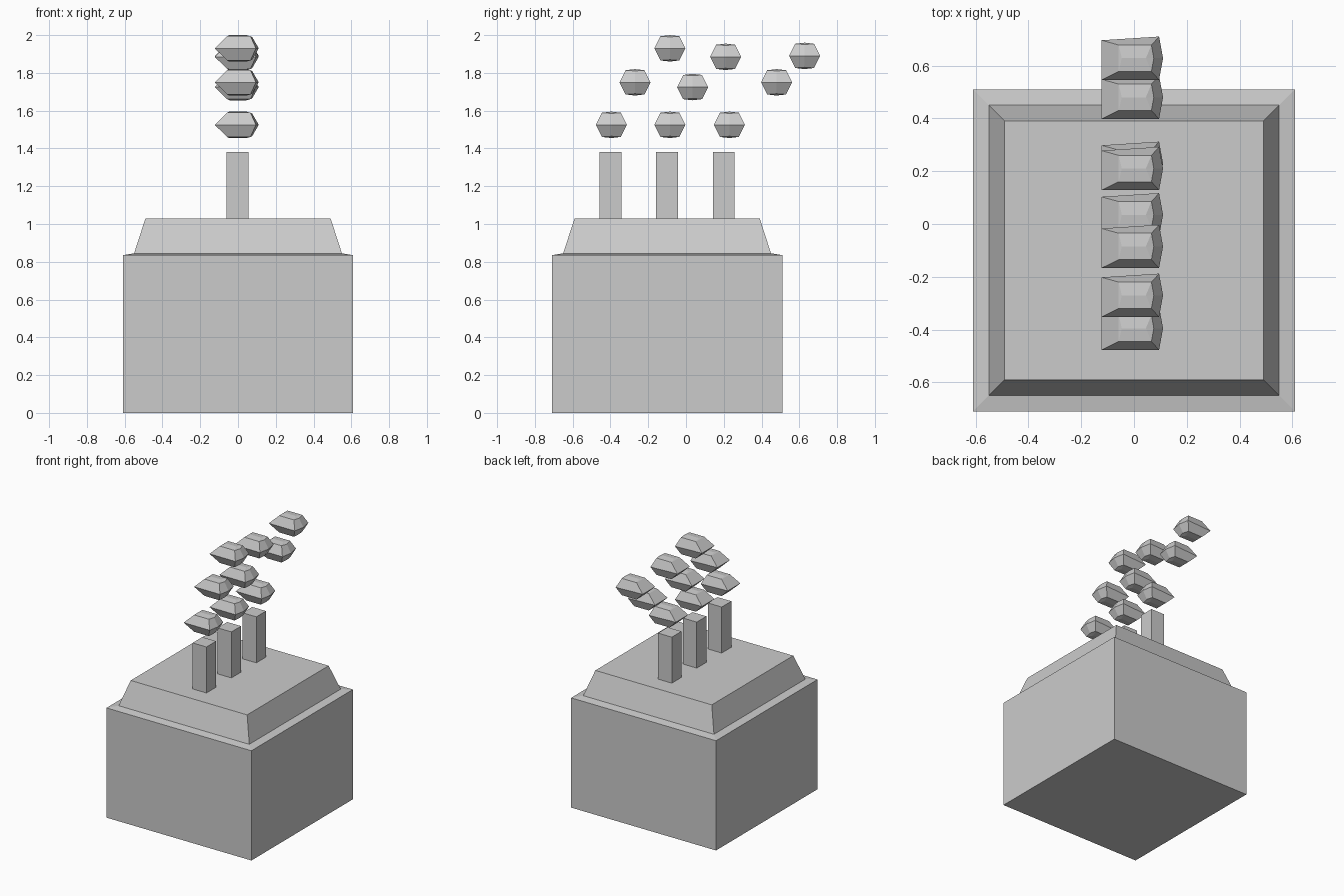
import bpy
import bmesh

cube = bpy.data.objects.get("Cube")
if cube:
    bpy.data.objects.remove(cube, do_unlink=True)

grey = bpy.data.materials.new("plain_grey")
grey.use_nodes = True
grey.diffuse_color = (0.6, 0.6, 0.6, 1)
grey.node_tree.nodes["Principled BSDF"].inputs["Base Color"].default_value = (0.6, 0.6, 0.6, 1)


def add_loft(name, rings, location):
    """Join rings of equal point count into a closed solid."""
    bm = bmesh.new()
    loops = [[bm.verts.new(p) for p in ring] for ring in rings]
    n = len(loops[0])
    for low, high in zip(loops, loops[1:]):
        for i in range(n):
            j = (i + 1) % n
            bm.faces.new((low[i], low[j], high[j], high[i]))
    bm.faces.new(loops[0][::-1])
    bm.faces.new(loops[-1])
    bmesh.ops.remove_doubles(bm, verts=bm.verts, dist=0.0001)
    bmesh.ops.recalc_face_normals(bm, faces=bm.faces)
    mesh = bpy.data.meshes.new(name)
    bm.to_mesh(mesh)
    bm.free()
    mesh.materials.append(grey)
    obj = bpy.data.objects.new(name, mesh)
    obj.location = location
    bpy.context.collection.objects.link(obj)
    return obj


def square(half, z):
    return [(-half, -half, z), (half, -half, z), (half, half, z), (-half, half, z)]


# Factory block with a shallow ledge and a sloped roof
add_loft("factory_body",
         [square(0.61, 0), square(0.61, 0.835), square(0.55, 0.845), square(0.49, 1.03)],
         (0, -0.1, 0))

# Three square chimneys
for i in range(3):
    add_loft("chimney_%d" % (i + 1), [square(0.058, 1.0), square(0.058, 1.38)],
             (-0.003, -0.4 + 0.3 * i, 0))


# Faceted smoke puff: wide belt, shoulders and a short ridge above and below
def add_puff(name, y, z):
    belt = [(-0.123, -0.082, 0), (0.095, -0.082, 0), (0.11, 0, 0),
            (0.095, 0.082, 0), (-0.123, 0.068, 0)]

    def shoulder(s):
        return [(-0.058, -0.05, s * 0.064), (0.066, -0.05, s * 0.064), (0.075, 0, s * 0.06),
                (0.066, 0.05, s * 0.064), (-0.058, 0.05, s * 0.064)]

    def ridge(s):
        left, right = (-0.046, 0, s * 0.07), (0.045, 0, s * 0.07)
        return [left, right, right, right, left]

    bm = bmesh.new()
    rings = [[bm.verts.new(p) for p in ring]
             for ring in (ridge(-1), shoulder(-1), belt, shoulder(1), ridge(1))]
    for low, high in zip(rings, rings[1:]):
        for i in range(5):
            j = (i + 1) % 5
            bm.faces.new((low[i], low[j], high[j], high[i]))
    bmesh.ops.remove_doubles(bm, verts=bm.verts, dist=0.0001)
    bmesh.ops.recalc_face_normals(bm, faces=bm.faces)
    mesh = bpy.data.meshes.new(name)
    bm.to_mesh(mesh)
    bm.free()
    mesh.materials.append(grey)
    obj = bpy.data.objects.new(name, mesh)
    obj.location = (0, y, z)
    bpy.context.collection.objects.link(obj)


puffs = [(-0.395, 1.525), (-0.085, 1.525), (0.23, 1.525),
         (-0.27, 1.75), (0.035, 1.725), (0.48, 1.75),
         (-0.085, 1.93), (0.21, 1.885), (0.628, 1.89)]
for i, (y, z) in enumerate(puffs):
    add_puff("smoke_puff_%d" % (i + 1), y, z)
